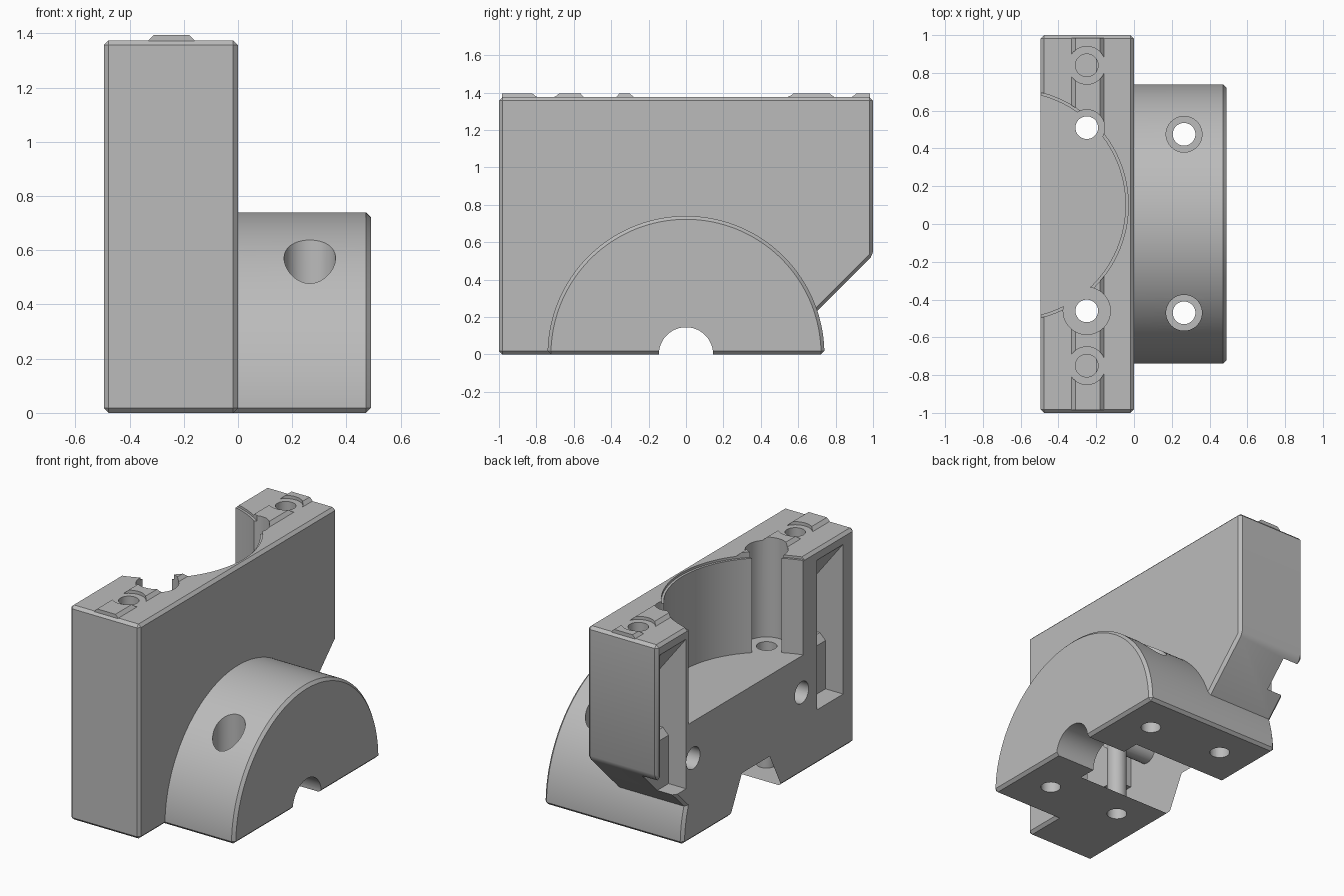
import bpy, bmesh, math
from mathutils import Vector

if "Cube" in bpy.data.objects:
    bpy.data.objects.remove(bpy.data.objects["Cube"], do_unlink=True)

grey = bpy.data.materials.new("matte_grey")
grey.use_nodes = True
grey.diffuse_color = (0.5, 0.5, 0.5, 1)
grey.node_tree.nodes["Principled BSDF"].inputs["Base Color"].default_value = (0.5, 0.5, 0.5, 1)


def prism(name, pts, axis, lo, hi):
    """Extrude a closed outline along an axis: x takes (y, z), y takes (x, z), z takes (x, y)."""
    place = {"x": lambda a, b, t: (t, a, b),
             "y": lambda a, b, t: (a, t, b),
             "z": lambda a, b, t: (a, b, t)}[axis]
    bm = bmesh.new()
    base = bm.faces.new([bm.verts.new(place(a, b, lo)) for a, b in pts])
    top = bmesh.ops.extrude_face_region(bm, geom=[base])["geom"]
    shift = Vector(place(0, 0, hi - lo))
    bmesh.ops.translate(bm, vec=shift, verts=[v for v in top if isinstance(v, bmesh.types.BMVert)])
    bmesh.ops.recalc_face_normals(bm, faces=bm.faces)
    mesh = bpy.data.meshes.new(name)
    bm.to_mesh(mesh)
    bm.free()
    mesh.materials.append(grey)
    ob = bpy.data.objects.new(name, mesh)
    bpy.context.scene.collection.objects.link(ob)
    return ob


def arc(a, b, r, start=0, sweep=360, n=48):
    count = n if sweep == 360 else n + 1
    angles = [math.radians(start + sweep * i / n) for i in range(count)]
    return [(a + r * math.cos(t), b + r * math.sin(t)) for t in angles]


def rect(a0, a1, b0, b1):
    return [(a0, b0), (a1, b0), (a1, b1), (a0, b1)]


def apply(ob):
    deps = bpy.context.evaluated_depsgraph_get()
    mesh = bpy.data.meshes.new_from_object(ob.evaluated_get(deps))
    ob.modifiers.clear()
    ob.data = mesh


def bevel(ob, width):
    mod = ob.modifiers.new("edge_break", "BEVEL")
    mod.width, mod.segments = width, 1
    mod.limit_method, mod.angle_limit = "ANGLE", math.radians(30)
    apply(ob)


def combine(target, tool, operation):
    mod = target.modifiers.new("combine", "BOOLEAN")
    mod.operation, mod.solver, mod.object = operation, "EXACT", tool
    apply(target)
    bpy.data.objects.remove(tool, do_unlink=True)


# Upright block with a sloped lower back corner
TOP = 1.375
block = prism("bracket_body", [(-1, 0), (0.47, 0), (1, 0.53), (1, TOP), (-1, TOP)], "x", -0.495, 0)
bevel(block, 0.018)

# Half-round clamp running through the block
clamp = prism("clamp", arc(0, 0, 0.74, 0, 180, 96), "x", -0.495, 0.49)
bevel(clamp, 0.018)
combine(block, clamp, "UNION")

# Locating rail along the top
rail = prism("rail", [(-0.33, 1.3), (-0.16, 1.3), (-0.16, TOP), (-0.18, 1.395),
                      (-0.31, 1.395), (-0.33, TOP)], "y", -0.985, 0.985)
combine(block, rail, "UNION")

cutters = []


def cut(*args):
    cutters.append(prism("cutter", *args))


# Round motor pocket with a small lip
FLOOR = 0.755
cut(arc(-0.645, 0.1, 0.6, n=96), "z", FLOOR, 1.6)
cut(arc(-0.645, 0.1, 0.615, n=96), "z", TOP - 0.015, 1.6)

# Screw access wells and through holes in the block
for y, r in ((0.51, 0.095), (-0.46, 0.125)):
    cut(arc(-0.25, y, r), "z", FLOOR, 1.6)
    cut(arc(-0.25, y, 0.06), "z", -0.1, 0.9)

# Counterbored holes in the clamp
for y in (0.475, -0.47):
    cut(arc(0.265, y, 0.095), "z", 0.35, 1)
    cut(arc(0.265, y, 0.06), "z", -0.1, 0.5)

# End screws: rail relief, hole, and side slot with sloped roof
for y in (0.84, -0.75):
    cut(arc(-0.25, y, 0.1), "z", TOP, 1.6)
    cut(arc(-0.25, y, 0.06), "z", 0.9, 1.6)
    slot = [(-0.6, 0.35), (-0.37, 0.35), (-0.37, 0.66), (-0.33, 0.7), (-0.2, 0.7),
            (-0.2, 0.93), (-0.495, 1.31), (-0.6, 1.31)]
    cut(slot, "y", y - 0.135, y + 0.13)

# Cross holes in the open side
for y in (0.635, -0.465):
    cut(arc(y, 0.52, 0.07), "x", -0.6, -0.2)

# Shaft bore and wider dovetail channel underneath
cut(arc(0, 0, 0.145), "x", 0, 0.6)
cut([(-0.28, -0.04), (0.28, -0.04), (0.14, 0.235), (-0.14, 0.235)], "x", -0.6, 0.2)

for tool in cutters:
    combine(block, tool, "DIFFERENCE")

# Smooth the curved walls, keep edges sharp
bpy.ops.object.select_all(action="DESELECT")
block.select_set(True)
bpy.context.view_layer.objects.active = block
bpy.ops.object.shade_smooth_by_angle(angle=math.radians(25))
